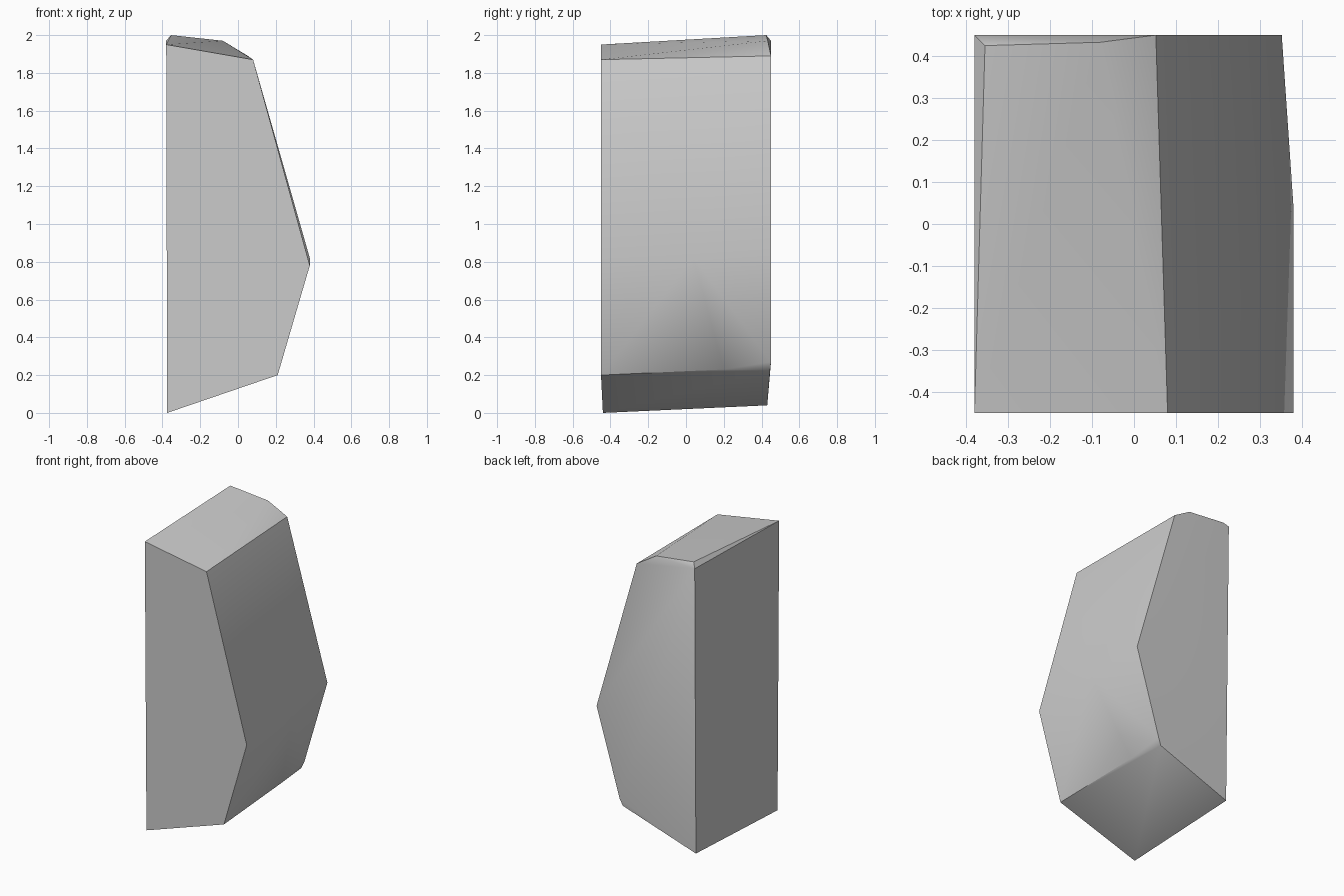
import bpy, bmesh, math

cube = bpy.data.objects.get("Cube")
if cube:
    bpy.data.objects.remove(cube, do_unlink=True)

# One plain grey material
grey = bpy.data.materials.new("stone_grey")
grey.use_nodes = True
colour = (0.6, 0.6, 0.6, 1)
grey.diffuse_color = colour
bsdf = grey.node_tree.nodes["Principled BSDF"]
bsdf.inputs["Base Color"].default_value = colour

# Corners of the front face
front = [(-0.375, -0.44, 0), (0.21, -0.45, 0.2), (0.38, -0.45, 0.78),
         (0.08, -0.45, 1.87), (-0.38, -0.45, 1.95)]
# Bulges on the right side
side = [(0.19, 0.2, 0.23), (0.38, 0.04, 0.82)]
# Corners of the back face
back = [(-0.375, 0.43, 0.04), (0.16, 0.445, 0.225), (0.18, 0.45, 0.27),
        (0.352, 0.45, 0.85), (0.052, 0.45, 1.89), (-0.38, 0.45, 1.97)]
# Chamfered rear edge of the top
top = [(-0.355, 0.425, 2), (-0.08, 0.433, 1.97)]

# The faceted slab is the hull around its corners
bm = bmesh.new()
for point in front + side + back + top:
    bm.verts.new(point)
bmesh.ops.convex_hull(bm, input=bm.verts)
bmesh.ops.dissolve_limit(bm, angle_limit=math.radians(1),
                         verts=bm.verts, edges=bm.edges)
bmesh.ops.recalc_face_normals(bm, faces=bm.faces)
mesh = bpy.data.meshes.new("faceted_slab")
bm.to_mesh(mesh)
bm.free()
mesh.materials.append(grey)

slab = bpy.data.objects.new("faceted_slab", mesh)
bpy.context.collection.objects.link(slab)
bpy.ops.object.select_all(action="DESELECT")
slab.select_set(True)
bpy.context.view_layer.objects.active = slab
bpy.ops.object.shade_smooth_by_angle(angle=math.radians(36))
